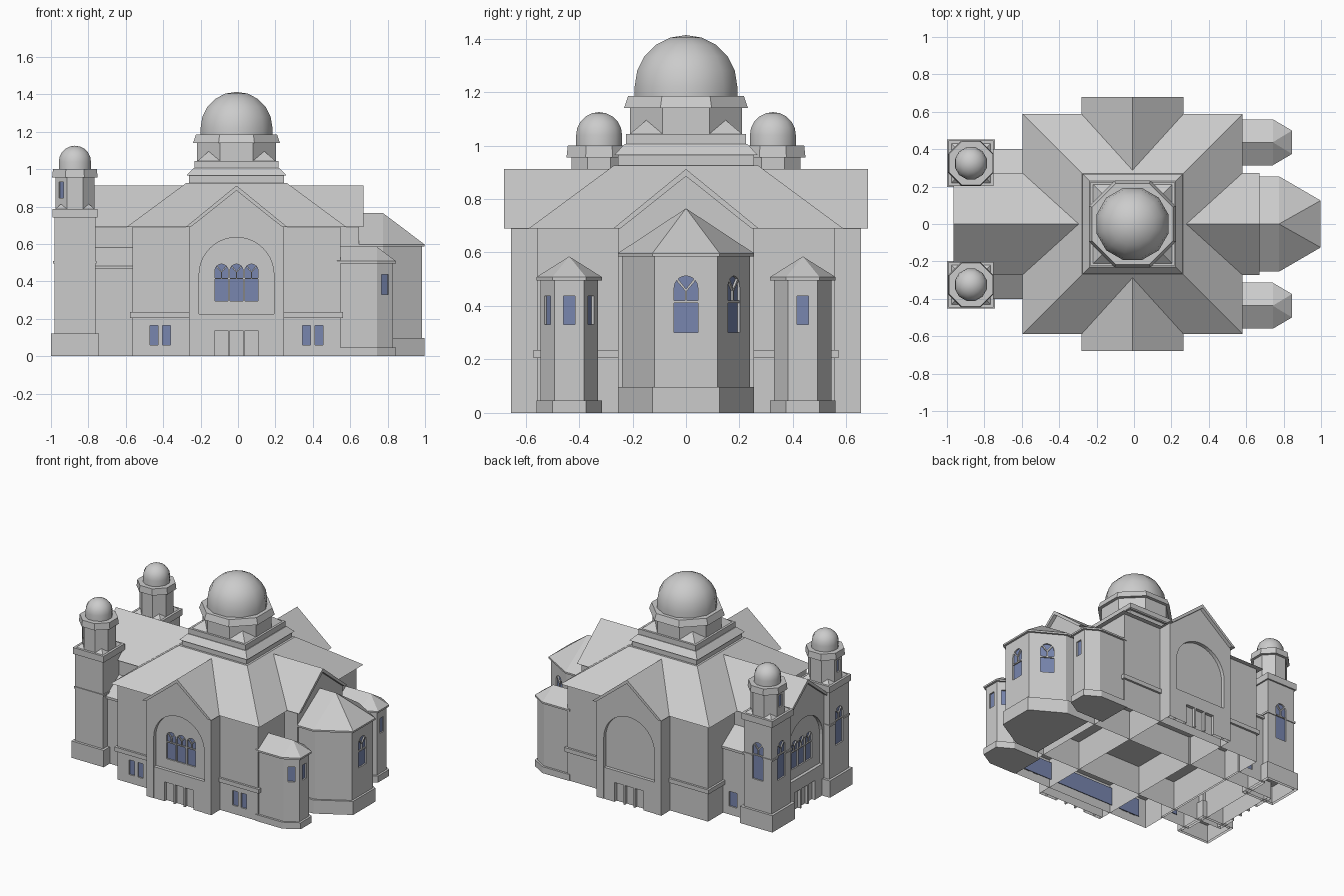
import bpy, bmesh
from math import pi, sin, cos, atan2
from mathutils import Matrix, Vector

if "Cube" in bpy.data.objects:
    bpy.data.objects.remove(bpy.data.objects["Cube"])


def material(name, rgb):
    m = bpy.data.materials.new(name)
    m.use_nodes = True
    m.diffuse_color = (*rgb, 1)
    m.node_tree.nodes["Principled BSDF"].inputs["Base Color"].default_value = (*rgb, 1)
    return m


STONE = material("pale grey stone", (0.6, 0.6, 0.6))
GLASS = material("blue glass", (0.19, 0.24, 0.43))
REVEAL = 0.012
CX = -0.008
parts, cutters = [], []


def finish(name, bm, mat):
    bmesh.ops.recalc_face_normals(bm, faces=bm.faces)
    mesh = bpy.data.meshes.new(name)
    bm.to_mesh(mesh)
    bm.free()
    mesh.materials.append(mat)
    ob = bpy.data.objects.new(name, mesh)
    bpy.context.collection.objects.link(ob)
    parts.append(ob)
    return ob


def hull(name, points, mat=STONE):
    """Convex solid around points."""
    bm = bmesh.new()
    for p in points:
        bm.verts.new(p)
    bmesh.ops.convex_hull(bm, input=bm.verts[:])
    bmesh.ops.delete(bm, geom=[v for v in bm.verts if not v.link_faces], context='VERTS')
    bmesh.ops.dissolve_limit(bm, angle_limit=0.01, verts=bm.verts[:], edges=bm.edges[:])
    return finish(name, bm, mat)


def plate(name, outline, near, far, frame, mat=STONE):
    """Outline in (across, up), extruded outwards from near to far in a wall frame."""
    bm = bmesh.new()
    face = bm.faces.new([bm.verts.new((u, near, z)) for u, z in outline])
    moved = bmesh.ops.extrude_face_region(bm, geom=[face])["geom"]
    bmesh.ops.translate(bm, vec=(0, far - near, 0),
                        verts=[v for v in moved if isinstance(v, bmesh.types.BMVert)])
    bm.transform(frame)
    return finish(name, bm, mat)


def wall_frame(x, y, angle):
    """Frame at a wall point whose outward normal points along angle."""
    n = Vector((cos(angle), sin(angle), 0))
    m = Matrix((Vector((-n.y, n.x, 0)), n, Vector((0, 0, 1)))).transposed().to_4x4()
    return Matrix.Translation((x, y, 0)) @ m


def ring(pts, z):
    return [(x, y, z) for x, y in pts]


def ngon(n, apothem, x=0, y=0):
    r = apothem / cos(pi / n)
    return [(x + r * cos((2 * i + 1) * pi / n), y + r * sin((2 * i + 1) * pi / n)) for i in range(n)]


def block(name, n, x, y, a0, z0, a1, z1):
    return hull(name, ring(ngon(n, a0, x, y), z0) + ring(ngon(n, a1, x, y), z1))


def arch(w, z0, z1, steps=12):
    return [(-w, z0), (w, z0)] + [(w * cos(i * pi / steps), z1 - w + w * sin(i * pi / steps))
                                  for i in range(steps + 1)]


def rect(w, z0, z1):
    return [(-w, z0), (w, z0), (w, z1), (-w, z1)]


def window(name, walls, frame, w, z0, z1, arched=True, shift=0):
    """Glass set back in an opening cut through the given walls."""
    frame = frame @ Matrix.Translation((shift, 0, 0))
    outline = arch(w, z0, z1) if arched else rect(w, z0, z1)
    cutter = plate("window_cutter", outline, -REVEAL, 0.02, frame)
    cutter.hide_render = True
    parts.remove(cutter)
    cutters.append(cutter)
    for wall in walls:
        cut = wall.modifiers.new("opening", 'BOOLEAN')
        cut.solver = 'EXACT'
        cut.object = cutter
    plate(name, outline, -REVEAL - 0.002, -REVEAL + 0.002, frame, GLASS)
    if arched:
        # Transom and Y-shaped tracery
        c, t = z1 - w, 0.1 * w
        s, fork = c - 1.2 * w, c - 0.25 * w
        plate(name + "_transom", rect(w, s - t, s + t), -REVEAL, -0.001, frame)
        plate(name + "_mullion", rect(t, s, fork + t), -REVEAL, -0.001, frame)
        for k in (-1, 1):
            plate(name + "_branch", [(0, fork - t), (k * .8 * w, c + .58 * w), (k * .66 * w, c + .74 * w),
                                     (0, fork + 1.6 * t)], -REVEAL, -0.001, frame)


def dome(name, x, y, r, z0, z1, sides=12, rows=5):
    base = z1 - r
    pts = ring(ngon(sides, r, x, y), z0)
    for i in range(rows):
        a = i * pi / 2 / rows
        pts += ring(ngon(sides, r * cos(a), x, y), base + r * sin(a))
    ob = hull(name, pts + [(x, y, z1)])
    bpy.ops.object.select_all(action='DESELECT')
    ob.select_set(True)
    bpy.context.view_layer.objects.active = ob
    bpy.ops.object.shade_smooth_by_angle(angle=0.9)


def broaches(name, x, y, a, z, h):
    t = a * (2 ** 0.5 - 1)
    m = (a + t) / 2
    for i in (-1, 1):
        for j in (-1, 1):
            hull(name, [(x + i * a, y + j * a, z), (x + i * a, y + j * t, z),
                        (x + i * t, y + j * a, z), (x + i * m, y + j * m, z + h)])


# Main body, string course and hipped roof
main = block("main_walls", 4, CX, 0, 0.555, 0, 0.555, 0.7)
block("string_course", 4, CX, 0, 0.57, 0.205, 0.57, 0.235)
block("hipped_roof", 4, CX, 0, 0.588, 0.69, 0.27, 0.925)

# Stepped base, drum and great dome
block("lower_step", 4, CX, 0, 0.255, 0.92, 0.255, 0.965)
block("middle_step", 4, CX, 0, 0.268, 0.965, 0.23, 1.005)
block("upper_step", 4, CX, 0, 0.225, 1.0, 0.225, 1.043)
block("drum", 8, CX, 0, 0.21, 1.04, 0.21, 1.15)
broaches("drum_broach", CX, 0, 0.21, 1.043, 0.052)
block("drum_cornice", 8, CX, 0, 0.232, 1.14, 0.217, 1.185)
dome("great_dome", CX, 0, 0.192, 1.18, 1.413)


def arm(name, angle, x, y, reach, facade=True):
    """Gabled cross arm; the frame sits on its outer wall."""
    f = wall_frame(x + reach * cos(angle), y + reach * sin(angle), angle)
    w, eave, top = 0.255, 0.69, 0.885
    gable = [(w, 0), (w, eave), (0, top), (-w, eave), (-w, 0)]
    back = -0.025 if facade else 0
    body = plate(name + "_body", gable, -reach + 0.25, back, f)
    plate(name + "_roof", [(-.272, .69), (-.245, .69), (0, top), (.245, .69), (.272, .69), (0, .912)],
          -reach + 0.26, 0.025, f)
    if not facade:
        return
    # Front skin with a tall arched recess
    opening = [(0.2, 0)] + arch(0.2, 0, 0.635, 20)[2:] + [(-0.2, 0)]
    plate(name + "_gable_wall", gable[::-1] + opening, back, 0, f)
    # Entrance block with three doorways
    doors = [(-0.2, 0)]
    for c in (-0.08, 0, 0.08):
        doors += [(c - .034, 0), (c - .034, .138), (c + .034, .138), (c + .034, 0)]
    plate(name + "_entrance", doors + [(0.2, 0), (0.2, 0.225), (-0.2, 0.225)], back, -0.002, f)
    for c in (-0.08, 0, 0.08):
        window(name + "_window", [body], f @ Matrix.Translation((0, back, 0)),
               0.035, 0.295, 0.492, shift=c)


arm("front_arm", -pi / 2, CX, 0, 0.655)
arm("back_arm", pi / 2, CX, 0, 0.655)
arm("right_arm", pi, 0, 0, 0.94)
arm("left_arm", 0, 0, 0, 0.647, facade=False)

# Windows beside the front and back arms, with a long pane behind the basement ones
for side in (-1, 1):
    plate("basement_pane", rect(0.48, 0.05, 0.175), -0.022, -0.018,
          wall_frame(CX, side * 0.555, side * pi / 2), GLASS)
    for k in (-1, 1):
        f = wall_frame(CX + k * 0.408, side * 0.555, side * pi / 2)
        window("nave_window", [main], f, 0.03, 0.295, 0.492)
        for s in (-0.034, 0.034):
            window("basement_window", [main], f, 0.021, 0.06, 0.165, False, s)

# Low links between the towers and the main body
link = hull("link_walls", [(x, y, z) for x in (-0.78, -0.55) for y in (-.385, .385) for z in (0, .47)])
hull("link_roof", [(x, k * y, z) for x in (-.78, -.55) for k in (-1, 1)
                   for y, z in ((.4, .465), (.4, .482), (.25, .585))])
for side in (-1, 1):
    window("link_window", [link], wall_frame(-0.642, side * 0.385, side * pi / 2),
           0.032, 0.06, 0.165, False)

# Twin towers
TX = -0.872
for side in (-1, 1):
    ty = side * 0.325
    block("tower_plinth", 4, TX, ty, 0.128, 0, 0.128, 0.12)
    shaft = block("tower_shaft", 4, TX, ty, 0.11, 0, 0.11, 0.75)
    band = block("tower_band", 4, TX, ty, 0.116, 0.495, 0.116, 0.508)
    block("tower_cap", 4, TX, ty, 0.121, 0.742, 0.121, 0.787)
    broaches("tower_broach", TX, ty, 0.105, 0.787, 0.026)
    lantern = block("lantern", 8, TX, ty, 0.104, 0.78, 0.104, 0.96)
    block("lantern_cornice", 8, TX, ty, 0.122, 0.955, 0.117, 1.0)
    dome("tower_dome", TX, ty, 0.086, 0.99, 1.125)
    for a in (pi, side * pi / 2):
        window("tower_window", [shaft, band], wall_frame(TX + 0.11 * cos(a), ty + 0.11 * sin(a), a),
               0.042, 0.335, 0.6)
    for i in range(8):
        a = i * pi / 4
        window("lantern_window", [lantern], wall_frame(TX + .104 * cos(a), ty + .104 * sin(a), a),
               0.017, 0.845, 0.93, False)


def apse(name, y, back, shoulder, end, half, nose, eave, ridge, plinth, win, arched):
    """Three-sided apse with a hipped roof; win is half width, sill and head."""
    def outline(g):
        return [(back, y - half - g), (shoulder, y - half - g), (end + g, y - nose - g / 2),
                (end + g, y + nose + g / 2), (shoulder, y + half + g), (back, y + half + g)]
    wall, over = outline(0), outline(0.015)
    body = hull(name + "_walls", ring(wall, 0.01) + ring(wall, eave))
    hull(name + "_plinth", ring(over, 0) + ring(over, plinth))
    hull(name + "_roof", ring(over, eave - 0.012) + ring(over, eave)
         + [(back, y, ridge), (shoulder, y, ridge)])
    for (x0, y0), (x1, y1) in zip(wall[1:4], wall[2:5]):
        a = atan2(x0 - x1, y1 - y0)
        window(name + "_window", [body], wall_frame((x0 + x1) / 2, (y0 + y1) / 2, a), *win, arched)


apse("great_apse", 0, 0.6, 0.775, 0.983, 0.24, 0.118, 0.597, 0.765, 0.097, (0.044, 0.3, 0.512), True)
for side in (-1, 1):
    apse("side_apse", side * 0.437, 0.53, 0.742, 0.83, 0.108, 0.055, 0.508, 0.585, 0.046,
         (0.022, 0.33, 0.437), False)

# Fix the openings, drop the cutters and leave the shells open underneath
graph = bpy.context.evaluated_depsgraph_get()
for ob in parts:
    if ob.modifiers:
        mesh = bpy.data.meshes.new_from_object(ob.evaluated_get(graph))
        ob.modifiers.clear()
        ob.data = mesh
    if "apse" not in ob.name:
        bm = bmesh.new()
        bm.from_mesh(ob.data)
        under = [f for f in bm.faces if all(v.co.z < 0.001 for v in f.verts)]
        bmesh.ops.delete(bm, geom=under, context='FACES')
        bm.to_mesh(ob.data)
        bm.free()
for cutter in cutters:
    bpy.data.objects.remove(cutter)
